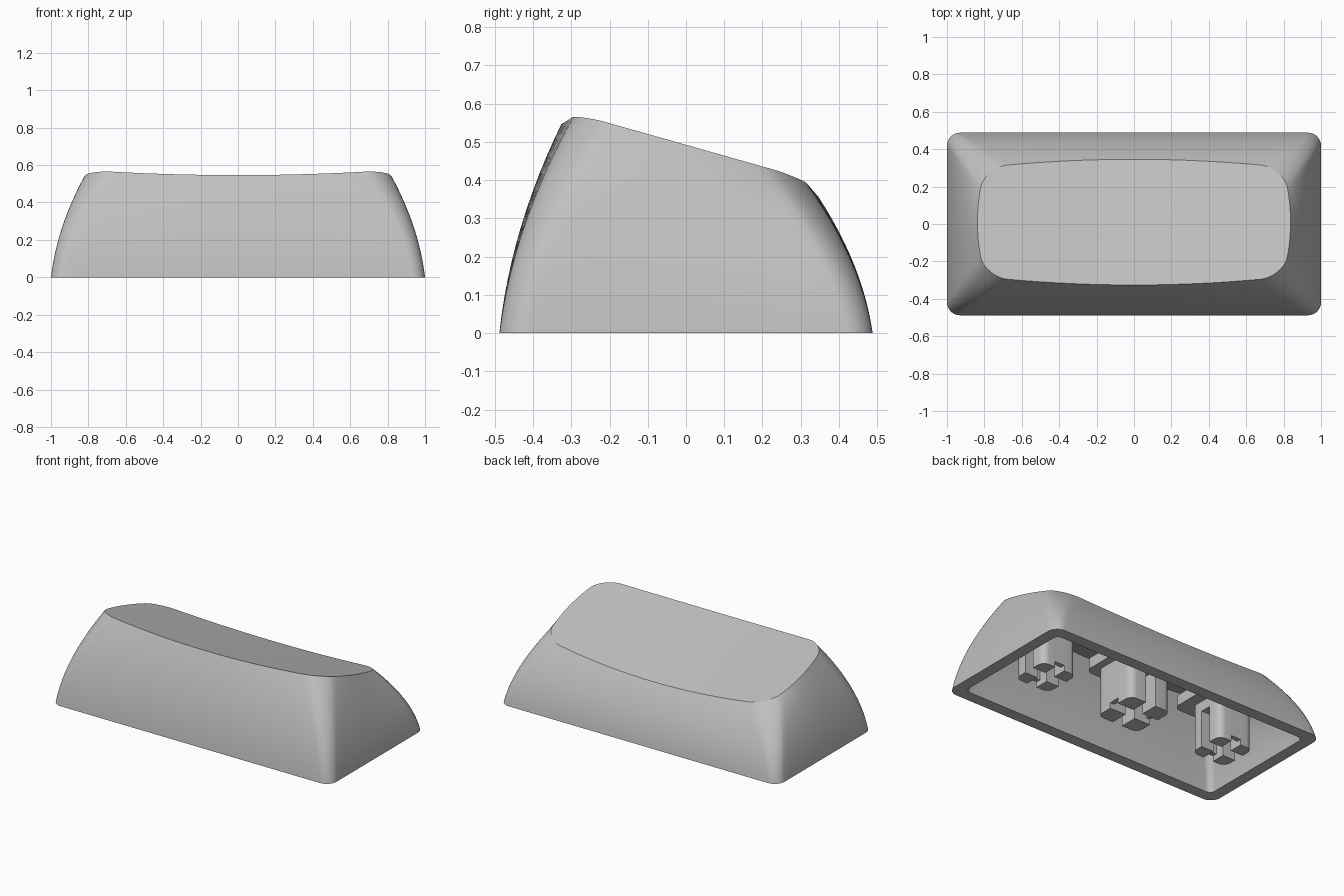
import bpy
import bmesh
from math import sin, cos, pi

if "Cube" in bpy.data.objects:
    bpy.data.objects.remove(bpy.data.objects["Cube"], do_unlink=True)

GREY = (0.53, 0.53, 0.53, 1)
mat = bpy.data.materials.new("light grey plastic")
mat.use_nodes = True
mat.diffuse_color = GREY
mat.node_tree.nodes["Principled BSDF"].inputs["Base Color"].default_value = GREY


def finish(name, bm):
    bmesh.ops.recalc_face_normals(bm, faces=bm.faces)
    mesh = bpy.data.meshes.new(name)
    bm.to_mesh(mesh)
    bm.free()
    mesh.materials.append(mat)
    obj = bpy.data.objects.new(name, mesh)
    bpy.context.collection.objects.link(obj)
    return obj


def rounded_rect(hx, hy, r, arc=8, side=1):
    """Outline of a rounded rectangle, counter-clockwise, with divided sides."""
    corners = []
    for i, (sx, sy) in enumerate([(1, 1), (-1, 1), (-1, -1), (1, -1)]):
        corners.append([(sx * (hx - r) + r * cos((i + k / arc) * pi / 2),
                         sy * (hy - r) + r * sin((i + k / arc) * pi / 2))
                        for k in range(arc + 1)])
    pts = []
    for i, corner in enumerate(corners):
        pts += corner
        a, b = corner[-1], corners[(i + 1) % 4][0]
        pts += [(a[0] + (b[0] - a[0]) * k / side, a[1] + (b[1] - a[1]) * k / side)
                for k in range(1, side)]
    return pts


def bowed(pts):
    """Bow the sides of an outline outward and shift it slightly back."""
    return [(x * (1 - 0.018 * (y / 0.2) ** 2),
             y * (1 - 0.088 * (x / 0.7) ** 2) + 0.01) for x, y in pts]


def dish(x, y):
    """Height of the tilted, hollowed top."""
    return 0.492 - 0.283 * y - 0.038 * (1 - min(1, (x / 0.8) ** 2))


def bridge(bm, a, b):
    n = len(a)
    return [bm.faces.new((a[i], a[(i + 1) % n], b[(i + 1) % n], b[i])) for i in range(n)]


def walls(bm, low, high, drop, steps):
    """Rings that curve inward from the base outline to the top outline."""
    rings = []
    for s in range(steps + 1):
        t = s / steps
        f = 0.36 * t + 0.64 * t * t
        rings.append([bm.verts.new((x0 + (x1 - x0) * f, y0 + (y1 - y0) * f,
                                    (dish(x1, y1) - drop) * t))
                      for (x0, y0), (x1, y1) in zip(low, high)])
    for a, b in zip(rings, rings[1:]):
        bridge(bm, a, b)
    return rings


def cap(bm, ring, outline, drop, steps=10):
    """Close a ring with concentric loops that follow the dished top."""
    previous = ring
    for s in range(1, steps):
        k = 1 - s / steps
        loop = []
        for x, y in outline:
            px, py = x * k, 0.01 + (y - 0.01) * k
            loop.append(bm.verts.new((px, py, dish(px, py) - drop)))
        bridge(bm, previous, loop)
        previous = loop
    centre = bm.verts.new((0, 0.01, dish(0, 0.01) - drop))
    for i, v in enumerate(previous):
        bm.faces.new((v, previous[(i + 1) % len(previous)], centre))


def sharpen(ring):
    for i, v in enumerate(ring):
        for e in v.link_edges:
            if e.other_vert(v) is ring[(i + 1) % len(ring)]:
                e.smooth = False


# Hollow shell: curved outer walls, dished top, base rim and inner cavity
bm = bmesh.new()
top = bowed(rounded_rect(0.837, 0.336, 0.125, 10, 16))
ceiling = bowed(rounded_rect(0.76, 0.26, 0.07, 10, 16))
outer = walls(bm, rounded_rect(1, 0.488, 0.07, 10, 16), top, 0, 12)
cap(bm, outer[-1], top, 0)
inner = walls(bm, rounded_rect(0.925, 0.413, 0.035, 10, 16), ceiling, 0.09, 8)
cap(bm, inner[-1], ceiling, 0.09)
bridge(bm, outer[0], inner[0])
for face in bm.faces:
    face.smooth = True
for ring in (outer[0], outer[-1], inner[0], inner[-1]):
    sharpen(ring)
finish("shell", bm)


def prism(bm, pts, z0, z1):
    low = [bm.verts.new((x, y, z0)) for x, y in pts]
    high = [bm.verts.new((x, y, z1)) for x, y in pts]
    bridge(bm, low, high)
    bm.faces.new(low)
    bm.faces.new(high)


def shift(pts, dx):
    return [(x + dx, y) for x, y in pts]


def stem(name, cx, half, web_on_ends):
    """Socket of four corner posts around a cross slot, under a wide collar."""
    bm = bmesh.new()
    gap, r, slot_top = 0.035, 0.045, 0.24
    arc = [(half - r + r * cos(k * pi / 12), half - r + r * sin(k * pi / 12))
           for k in range(7)]
    quarter = [(gap, gap), (half, gap)] + arc + [(gap, half)]
    for sx in (1, -1):
        for sy in (1, -1):
            prism(bm, [(cx + sx * x, sy * y) for x, y in quarter], 0.004, slot_top)
    prism(bm, shift(rounded_rect(half, half, r), cx), slot_top, 0.36)
    prism(bm, shift(rounded_rect(0.2, 0.2, 0.05), cx), 0.305, 0.375)
    # Webs that close one pair of slots above the mouth
    web = [(-gap, half - 0.03), (gap, half - 0.03), (gap, half), (-gap, half)]
    for s in (1, -1):
        pts = [(s * y, x) if web_on_ends else (x, s * y) for x, y in web]
        prism(bm, shift(pts, cx), 0.04, slot_top)
    obj = finish(name, bm)
    bpy.ops.object.select_all(action="DESELECT")
    obj.select_set(True)
    bpy.context.view_layer.objects.active = obj
    bpy.ops.object.shade_smooth_by_angle()


stem("centre_stem", 0, 0.15, True)
stem("left_stem", 0.665, 0.125, False)
stem("right_stem", -0.665, 0.125, False)
